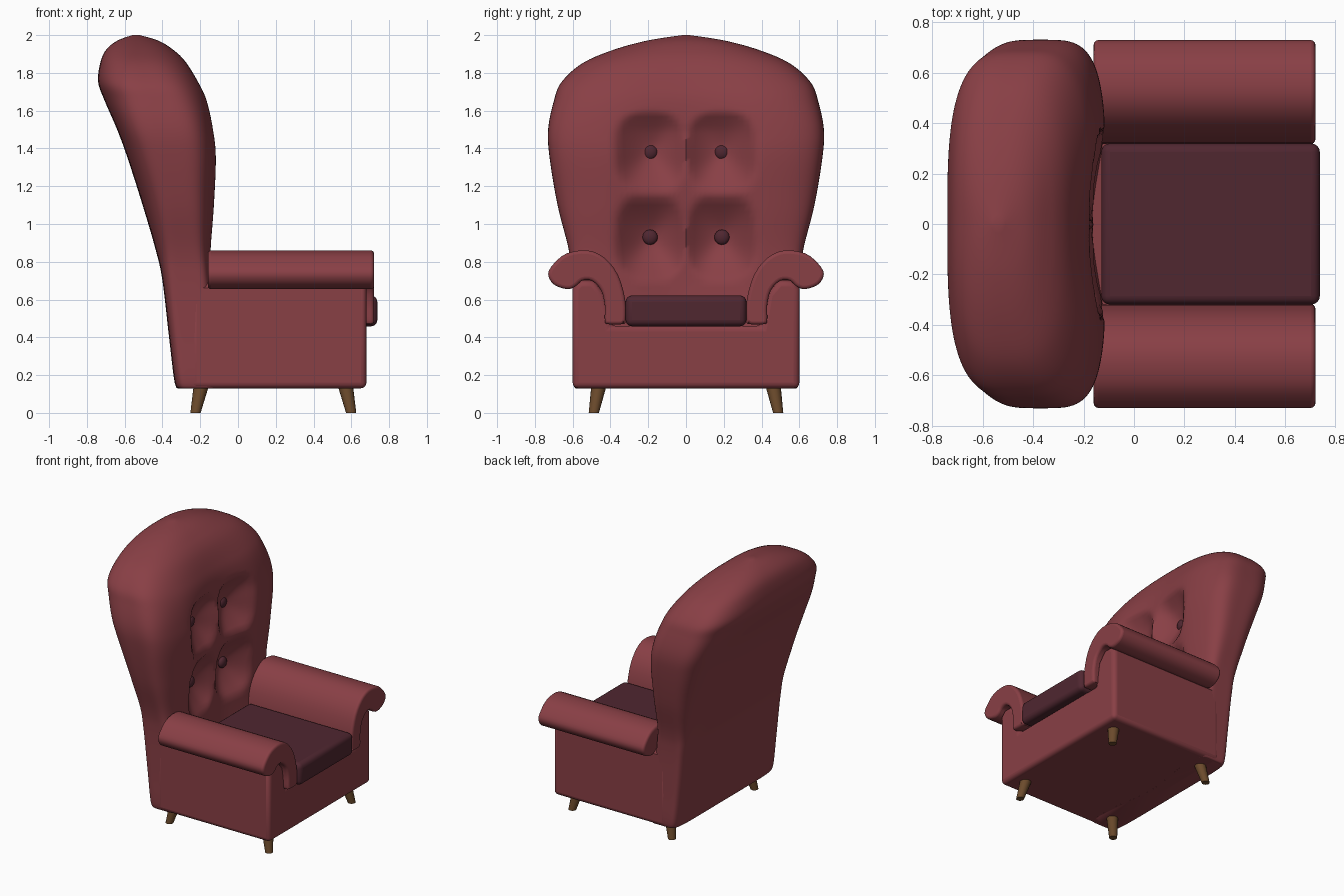
import bpy, bmesh, math
from mathutils import Vector

if "Cube" in bpy.data.objects:
    bpy.data.objects.remove(bpy.data.objects["Cube"])


def material(name, rgb):
    m = bpy.data.materials.new(name)
    m.diffuse_color = (*rgb, 1)
    m.use_nodes = True
    m.node_tree.nodes["Principled BSDF"].inputs["Base Color"].default_value = m.diffuse_color
    return m


RED = material("red_leather", (0.25, 0.05, 0.06))
DARK = material("dark_leather", (0.08, 0.02, 0.03))
WOOD = material("wood", (0.15, 0.07, 0.025))


def finish(name, bm, mat, bevel=0, angle=40):
    bmesh.ops.recalc_face_normals(bm, faces=bm.faces)
    me = bpy.data.meshes.new(name)
    bm.to_mesh(me)
    bm.free()
    me.materials.append(mat)
    ob = bpy.data.objects.new(name, me)
    bpy.context.collection.objects.link(ob)
    if bevel:
        b = ob.modifiers.new("bevel", 'BEVEL')
        b.width, b.segments = bevel, 4
        b.limit_method, b.angle_limit = 'ANGLE', math.radians(50)
        b.use_clamp_overlap = False
    bpy.ops.object.select_all(action='DESELECT')
    ob.select_set(True)
    bpy.context.view_layer.objects.active = ob
    bpy.ops.object.shade_smooth_by_angle(angle=math.radians(angle))
    return ob


def spline(pts, steps, closed=False):
    """Catmull-Rom through points of any dimension."""
    n, out = len(pts), []
    get = (lambda i: pts[i % n]) if closed else (lambda i: pts[max(0, min(n - 1, i))])
    for i in range(n if closed else n - 1):
        for k in range(steps):
            t = k / steps
            out.append([0.5 * (2 * b + (c - a) * t + (2 * a - 5 * b + 4 * c - d) * t * t
                               + (3 * b - a - 3 * c + d) * t ** 3)
                        for a, b, c, d in zip(get(i - 1), get(i), get(i + 1), get(i + 2))])
    if not closed:
        out.append(list(pts[-1]))
    return out


def prism(name, profile, x0, x1, mat, bevel):
    """Extrude a (y, z) profile along x."""
    bm = bmesh.new()
    f = bm.faces.new([bm.verts.new((x0, y, z)) for y, z in profile])
    ext = bmesh.ops.extrude_face_region(bm, geom=[f])
    bmesh.ops.translate(bm, vec=(x1 - x0, 0, 0),
                        verts=[v for v in ext["geom"] if isinstance(v, bmesh.types.BMVert)])
    return finish(name, bm, mat, bevel)


# Backrest: lofted rounded sections (z, back x, front x, half width, squareness)
SECTIONS = [
    (0.13, -.31, -.10, .57, 8), (0.16, -.335, -.10, .597, 8), (0.40, -.365, -.11, .598, 8),
    (0.70, -.40, -.14, .603, 7), (0.86, -.435, -.14, .62, 5), (1.10, -.505, -.12, .68, 4),
    (1.35, -.585, -.11, .722, 4), (1.50, -.64, -.125, .73, 4), (1.65, -.705, -.155, .70, 3.6),
    (1.75, -.74, -.20, .66, 3.4), (1.85, -.73, -.265, .55, 3), (1.92, -.70, -.34, .39, 2.7),
    (1.97, -.64, -.42, .21, 2.4), (2.0, -.56, -.52, .02, 2)]
BUTTONS = [(y, z) for y in (-.19, .19) for z in (.93, 1.38)]


def recess(y, z):
    """Hollow between the wings plus the pulled-in tufts around the buttons."""
    fade = max(0, min(1, (1.9 - z) / .4))
    d = 0.05 * fade * math.cos(min(abs(y) / .45, 1) * math.pi / 2) ** 2
    for by, bz in BUTTONS:
        u, v = abs(y - by) / .185, abs(z - bz) / (.225 if bz < 1.2 else .215)
        m = (u ** 3 + v ** 3) ** (1 / 3)
        if m < 1:
            d += 0.115 * (1 - m ** 1.5)
    return d


N = 176
bm = bmesh.new()
rings = []
for z, xb, xf, w, n in spline(SECTIONS, 7):
    ring = []
    for i in range(N):
        a = 2 * math.pi * i / N
        c, s = math.cos(a), math.sin(a)
        r = (abs(c) ** n + abs(s) ** n) ** (-1 / n)
        x, y = (xb + xf) / 2 + (xf - xb) / 2 * r * c, w * r * s
        if c > 0:
            x -= recess(y, z)
        ring.append(bm.verts.new((x, y, z)))
    rings.append(ring)
for a, b in zip(rings, rings[1:]):
    for i in range(N):
        j = (i + 1) % N
        bm.faces.new((a[i], a[j], b[j], b[i]))
bm.faces.new(rings[0])
bm.faces.new(rings[-1])
finish("backrest", bm, RED, angle=60)

# Base with raised sides under the arms
half = [(.6, .13), (.6, .66), (.565, .70), (.49, .70), (.43, .63), (.40, .46)]
prism("base", half + [(-y, z) for y, z in reversed(half)], -.25, .68, RED, .03)

# Scrolled arms
ARM = [(.32, .49), (.322, .60), (.36, .73), (.43, .82), (.52, .86), (.63, .845), (.70, .79),
       (.73, .735), (.70, .68), (.63, .655), (.585, .67), (.55, .70), (.50, .70), (.45, .65),
       (.43, .57), (.43, .49), (.415, .47), (.335, .47)]
for side, sg in (("left", -1), ("right", 1)):
    prism(side + "_arm", [(sg * y, z) for y, z in spline(ARM, 3, True)], -.16, .72, RED, .018)

# Seat cushion
prism("seat_cushion", [(-.32, .458), (.32, .458), (.32, .622), (-.32, .622)], -.13, .738, DARK, .035)

# Buttons
for k, (y, z) in enumerate(BUTTONS):
    bm = bmesh.new()
    bmesh.ops.create_uvsphere(bm, u_segments=20, v_segments=12, radius=.04)
    bmesh.ops.scale(bm, vec=(.6, 1, 1), verts=bm.verts)
    bmesh.ops.translate(bm, vec=(-.262, y, z), verts=bm.verts)
    finish(f"button_{k + 1}", bm, DARK)

# Splayed tapered legs
for sx, fx in ((-1, "back"), (1, "front")):
    for sy, fy in ((-1, "left"), (1, "right")):
        bm = bmesh.new()
        bmesh.ops.create_cone(bm, cap_ends=True, segments=16, radius1=.027, radius2=.042, depth=.16)
        for v in bm.verts:
            t = v.co.z / .16 + .5
            v.co += Vector((.187 + sx * (.412 - .034 * t), sy * (.488 - .03 * t), .08))
        finish(f"{fx}_{fy}_leg", bm, WOOD)
